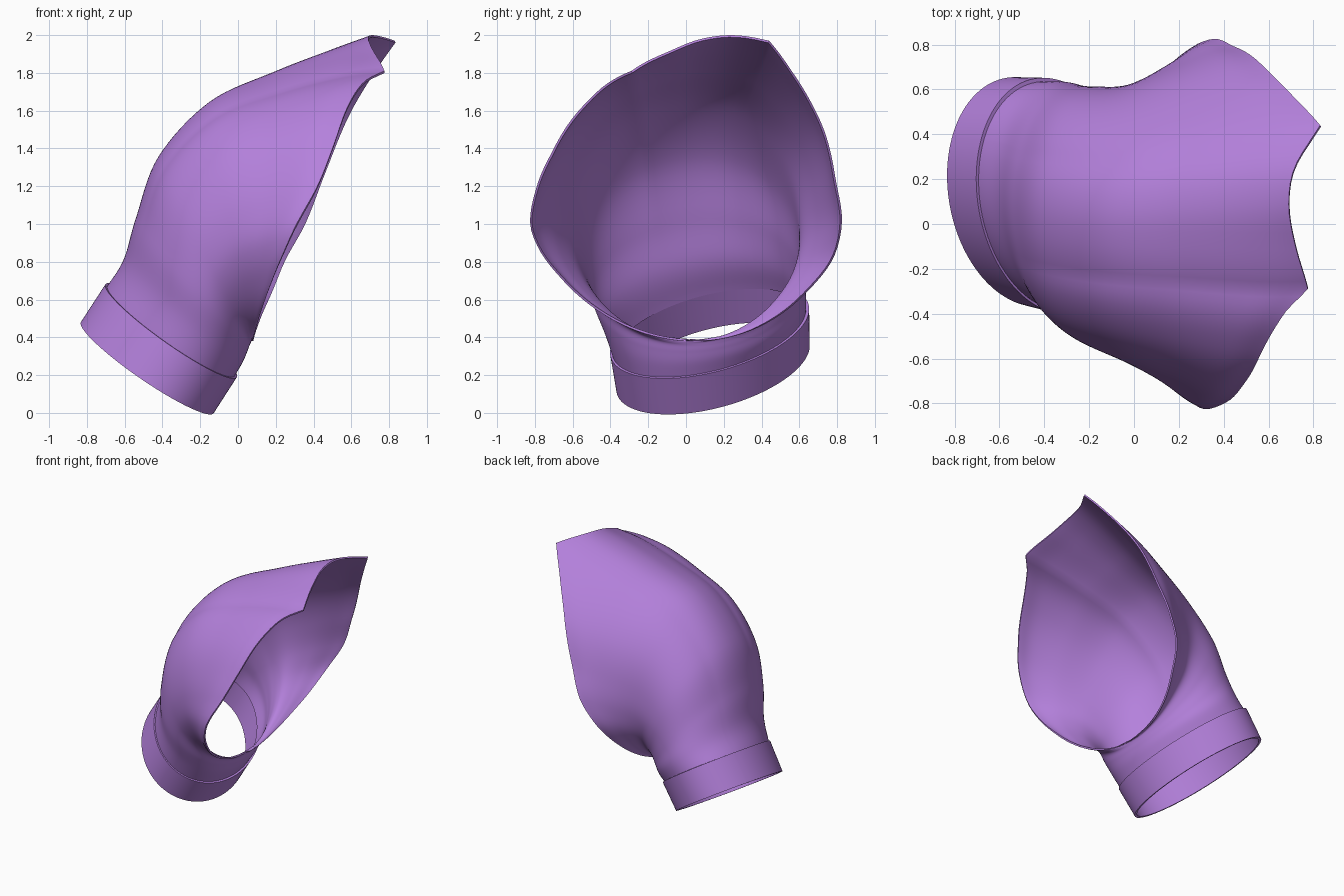
import bpy, bmesh, math
from mathutils import Vector

if "Cube" in bpy.data.objects:
    bpy.data.objects.remove(bpy.data.objects["Cube"])

N = 120  # points around each section

# Section keys: back point x,z / front point x,z / centre y / half width / tilt
COLLAR = [(-.83, .46, -.13, .02, .143, .512, 1), (-.70, .66, -.008, .21, .125, .527, 1)]
BODY = [(-.70, .635, -.03, .20, .125, .510, 1),
        (-.605, .80, .022, .275, .10, .535, .7),
        (-.54, 1.03, .048, .325, .06, .56, .35),
        (-.42, 1.36, .06, .355, .03, .585, .1),
        (-.15, 1.65, .066, .368, .0, .625, 0),
        (.20, 1.81, .069, .375, .0, .71, 0),
        (.50, 1.92, .07, .38, .0, .79, 0),
        (.69, 1.98, .07, .38, .0, .825, 0)]

# Mouth rim, from the bottom round by -y, over the top and down +y
RIM = [(.07, .06, .38), (.085, -.2, .415), (.12, -.45, .53), (.18, -.65, .70),
       (.25, -.78, .87), (.31, -.825, 1.0), (.42, -.79, 1.2), (.50, -.70, 1.4),
       (.58, -.55, 1.62), (.67, -.40, 1.755), (.775, -.29, 1.81), (.72, -.10, 1.91),
       (.69, .08, 1.98), (.715, .25, 2.0), (.83, .44, 1.97), (.70, .58, 1.78),
       (.58, .70, 1.57), (.45, .79, 1.25), (.35, .825, 1.0), (.25, .78, .82),
       (.18, .65, .65), (.12, .5, .52), (.08, .3, .42)]
CORNERS = (.775, .83)


def section_point(k, t):
    px, pz, qx, qz, yc, hw, tilt = k
    c = Vector(((px + qx) / 2, yc, (pz + qz) / 2))
    u = Vector(((qx - px) / 2, 0, (qz - pz) / 2))
    v = Vector((-.05 * tilt, hw, .115 * tilt))
    return c + u * math.cos(t) + v * math.sin(t)


def catmull(keys, s):
    i = min(int(s), len(keys) - 2)
    f = s - i
    a, b = keys[i], keys[i + 1]
    p = keys[i - 1] if i else [2 * x - y for x, y in zip(a, b)]
    n = keys[i + 2] if i + 2 < len(keys) else [2 * y - x for x, y in zip(a, b)]
    return [.5 * (2 * B + (C - A) * f + (2 * A - 5 * B + 4 * C - D) * f * f
                  + (3 * B - A - 3 * C + D) * f ** 3) for A, B, C, D in zip(p, a, b, n)]


# Offsets of the real rim from the last plain ellipse, as knots over the angle
last = BODY[-1]
knots = []
for p in RIM:
    t = math.atan2(p[1] / .825, (1.18 - p[2]) / .8) % math.tau
    knots.append((t, Vector(p) - section_point(last, t), p[0] in CORNERS))
knots.sort(key=lambda k: k[0])
M = len(knots)


def knot(i):
    t, d, c = knots[i % M]
    return t + math.tau * (i // M), d, c


def slope(i, seg):
    a, b = (seg, seg + 1) if knot(i)[2] else (i - 1, i + 1)
    return (knot(b)[1] - knot(a)[1]) / (knot(b)[0] - knot(a)[0])


def rim_offset(t):
    i = max((j for j in range(-1, M) if knot(j)[0] <= t + 1e-9))
    t0, d0, _ = knot(i)
    t1, d1, _ = knot(i + 1)
    h = t1 - t0
    f = (t - t0) / h
    return (d0 * (2 * f ** 3 - 3 * f * f + 1) + slope(i, i) * h * (f ** 3 - 2 * f * f + f)
            + d1 * (3 * f * f - 2 * f ** 3) + slope(i + 1, i) * h * (f ** 3 - f * f))


# Sample angles, snapped so the two rim corners stay sharp
angles = [math.tau * j / N for j in range(N)]
for t, _, corner in knots:
    if corner:
        angles[round(t / math.tau * N) % N] = t
offsets = [rim_offset(t) for t in angles]

mat = bpy.data.materials.new("purple")
mat.diffuse_color = (.46, .22, .72, 1)
mat.use_nodes = True
mat.node_tree.nodes["Principled BSDF"].inputs["Base Color"].default_value = mat.diffuse_color


def loft(name, loops, thickness):
    bm = bmesh.new()
    rows = [[bm.verts.new(p) for p in loop] for loop in loops]
    for a, b in zip(rows, rows[1:]):
        for j in range(N):
            k = (j + 1) % N
            bm.faces.new((a[j], a[k], b[k], b[j]))
    me = bpy.data.meshes.new(name)
    bm.to_mesh(me)
    bm.free()
    ob = bpy.data.objects.new(name, me)
    bpy.context.collection.objects.link(ob)
    me.materials.append(mat)
    mod = ob.modifiers.new("shell", 'SOLIDIFY')
    mod.thickness = thickness
    mod.offset = -1
    bpy.ops.object.select_all(action='DESELECT')
    ob.select_set(True)
    bpy.context.view_layer.objects.active = ob
    bpy.ops.object.modifier_apply(modifier="shell")
    bpy.ops.object.shade_smooth_by_angle(angle=math.radians(40))
    return ob


# Collar ring
loft("collar", [[section_point(catmull(COLLAR, i / 4), t) for t in angles] for i in range(5)], .02)

# Flared cowl from the collar to the open mouth
STEPS = 8
loops = []
for i in range((len(BODY) - 1) * STEPS + 1):
    s = i / STEPS
    key = catmull(BODY, s)
    w = max(0, (s - 1) / (len(BODY) - 2)) ** 2
    loops.append([section_point(key, t) + d * w for t, d in zip(angles, offsets)])
loft("cowl", loops, .012)
